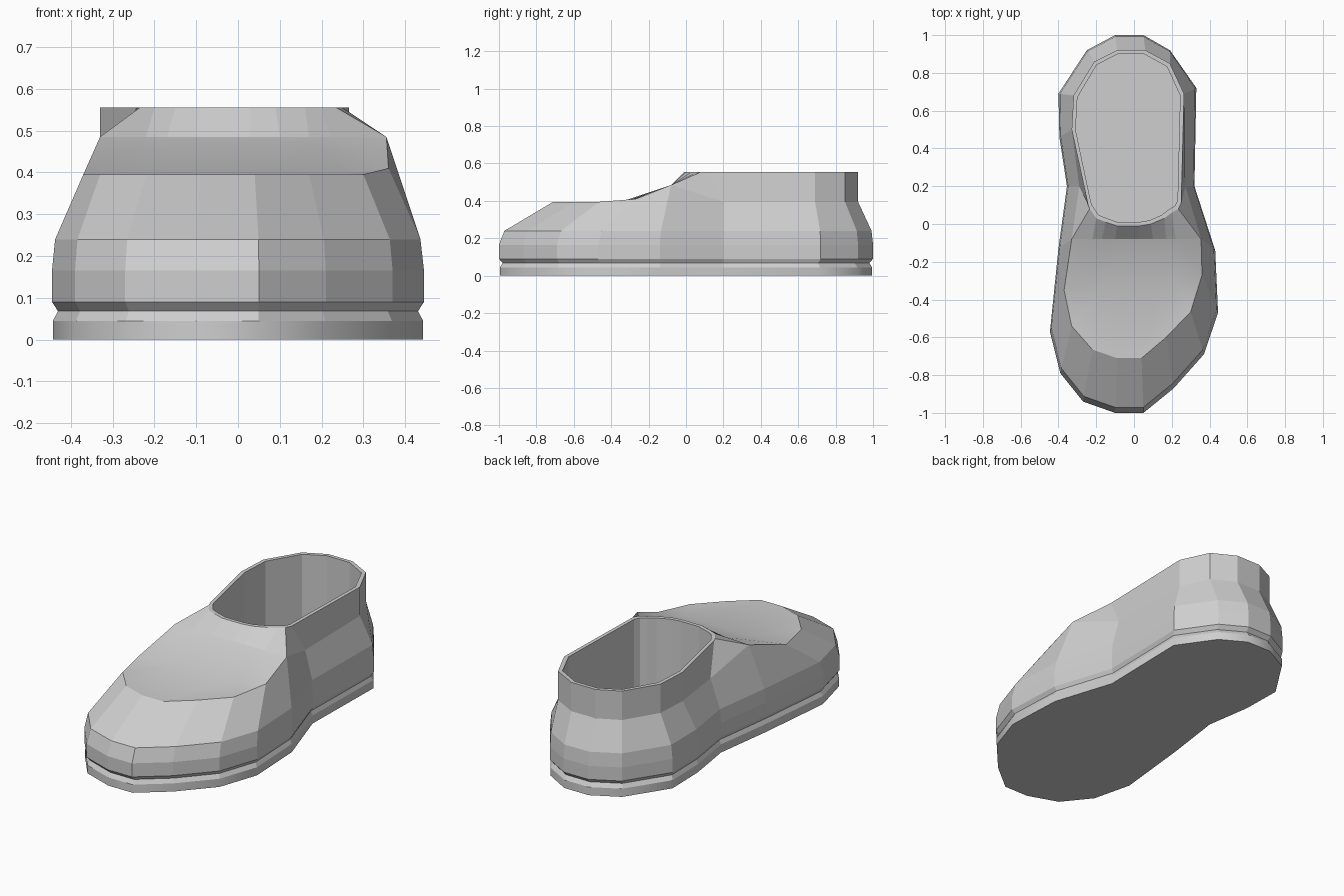
import bpy
import bmesh
from mathutils import Vector

default_cube = bpy.data.objects.get("Cube")
if default_cube:
    bpy.data.objects.remove(default_cube, do_unlink=True)

material = bpy.data.materials.new("plain grey")
material.use_nodes = True
grey = (0.62, 0.62, 0.62, 1)
material.diffuse_color = grey
material.node_tree.nodes["Principled BSDF"].inputs["Base Color"].default_value = grey

# Widest outline, counterclockwise from the toe
outline = [(-.1, -1), (.05, -1), (.21, -.87), (.37, -.69), (.445, -.47),
           (.43, -.14), (.32, .2), (.33, .72), (.19, .92), (.05, 1),
           (-.1, 1), (-.25, .92), (-.4, .69), (-.395, .46), (-.355, .2),
           (-.4, -.13), (-.445, -.57), (-.39, -.79), (-.27, -.94)]

# Shoulder line: edge of the toe cap in front, ankle line behind
shoulder = [(-.09, -.71), (.04, -.71), (.17, -.6), (.3, -.465), (.36, -.27),
            (.355, -.08), (.272, .2), (.265, .69), (.19, .85), (.06, .92),
            (-.09, .92), (-.21, .86), (-.32, .68), (-.33, .5), (-.29, .2),
            (-.33, -.08), (-.37, -.35), (-.33, -.54), (-.22, -.665)]

# Front arc of the ankle opening, from the model's right to its left
front_rim = [(-.235, .08), (-.2, .03), (-.15, .01), (-.09, -.01), (-.05, -.01),
             (.03, -.01), (.09, 0), (.16, .03), (.2, .06), (.235, .08)]
crease_x = [-.33, -.22, -.17, -.1, -.05, .03, .1, .17, .22, .355]

COUNT = len(outline)
FIRST_FRONT = 15
CAP_Z, CREASE_Z, RIM_Z = .395, .485, .555


def flat_ring(points, z, sx=1, sy=1, centre=(0, 0)):
    """Ring at one height, scaled about a centre."""
    cx, cy = centre
    return [Vector((cx + (p[0] - cx) * sx, cy + (p[1] - cy) * sy, z))
            for p in points]


def loft(name, rings, smooth_bands=(), cap_start=False, cap_end=False):
    """Join successive rings with quads and make an object."""
    bm = bmesh.new()
    loops = [[bm.verts.new(p) for p in ring] for ring in rings]
    for band, (low, high) in enumerate(zip(loops, loops[1:])):
        for i in range(COUNT):
            j = (i + 1) % COUNT
            face = bm.faces.new((low[i], low[j], high[j], high[i]))
            face.smooth = band in smooth_bands
    if cap_start:
        bm.faces.new(loops[0][::-1])
    if cap_end:
        bm.faces.new(loops[-1])
    bmesh.ops.remove_doubles(bm, verts=bm.verts[:], dist=.0005)
    mesh = bpy.data.meshes.new(name)
    bm.to_mesh(mesh)
    bm.free()
    mesh.materials.append(material)
    obj = bpy.data.objects.new(name, mesh)
    bpy.context.collection.objects.link(obj)
    return obj


# Sole: smooth band with a groove above it
loft("sole", [flat_ring(outline, 0, .995, .995),
              flat_ring(outline, .045, .995, .995),
              flat_ring(outline, .068, .968, .98),
              flat_ring(outline, .09)],
     smooth_bands=(0,), cap_start=True)

# Shoulder ring rises where the instep meets the sides
cap_ring = flat_ring(shoulder, CAP_Z)
cap_ring[4].z = .41
for i in (5, FIRST_FRONT):
    cap_ring[i].z = CREASE_Z

# Lower side rings
low_ring = flat_ring(outline, .09)
mid_ring = flat_ring(outline, .165)
side_ring = [a.lerp(c, .1) for a, c in zip(low_ring, cap_ring)]
for p in side_ring:
    p.z = .24

# Instep rings follow the shoulder behind and cross the foot in front
bend_ring = [p.copy() for p in cap_ring]
crease_ring = [p.copy() for p in cap_ring]
rim_ring = flat_ring(shoulder, RIM_Z)
rim_ring[6].xy = (.25, .11)
rim_ring[14].xy = (-.243, .1)
for k, (x, rim) in enumerate(zip(crease_x, front_rim)):
    i = (FIRST_FRONT + k) % COUNT
    crease_ring[i] = Vector((x, -.08, CREASE_Z))
    rim_ring[i].xy = rim
    if i not in (4, 5, FIRST_FRONT, FIRST_FRONT + 1):
        bend_ring[i] = Vector(((x + cap_ring[i].x) / 2, -.33, CAP_Z))

# Upper: sides, instep, rim, inner walls and insole in one skin
opening_centre = (-.03, .45)
inner_rim = flat_ring(rim_ring, RIM_Z, .93, .957, opening_centre)
insole = flat_ring(rim_ring, .1, .93, .957, opening_centre)
loft("shoe_upper", [low_ring, mid_ring, side_ring, cap_ring, bend_ring,
                    crease_ring, rim_ring, inner_rim, insole],
     smooth_bands=(3, 4), cap_end=True)
